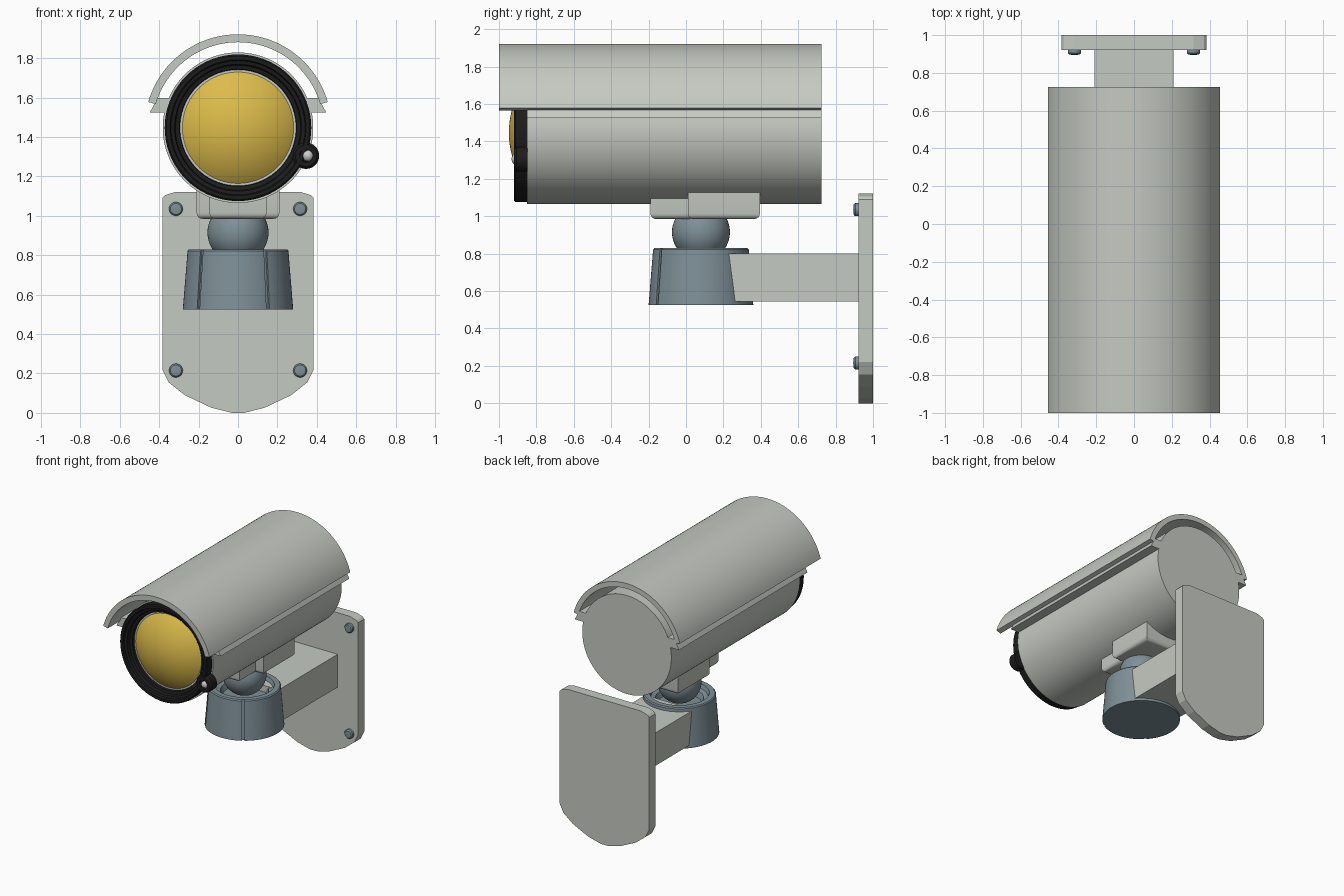
import bpy, bmesh, math
from mathutils import Matrix, Vector

if "Cube" in bpy.data.objects:
    bpy.data.objects.remove(bpy.data.objects["Cube"])


def material(name, rgb):
    m = bpy.data.materials.new(name)
    m.diffuse_color = (*rgb, 1)
    m.use_nodes = True
    m.node_tree.nodes["Principled BSDF"].inputs["Base Color"].default_value = m.diffuse_color
    return m


SHELL = material("pale_grey", (0.56, 0.59, 0.54))
BLACK = material("black", (0.012, 0.012, 0.012))
YELLOW = material("yellow", (0.72, 0.50, 0.07))
STEEL = material("blue_grey", (0.21, 0.28, 0.31))
SILVER = material("silver", (0.6, 0.6, 0.6))
AXIS_Z = 1.447   # height of the camera barrel axis
JOINT_Y = 0.08   # depth of the swivel joint


def finish(name, bm, mat, smooth=True):
    bmesh.ops.remove_doubles(bm, verts=bm.verts, dist=1e-5)
    bmesh.ops.recalc_face_normals(bm, faces=bm.faces)
    me = bpy.data.meshes.new(name)
    bm.to_mesh(me)
    bm.free()
    ob = bpy.data.objects.new(name, me)
    bpy.context.collection.objects.link(ob)
    me.materials.append(mat)
    if smooth:
        bpy.ops.object.select_all(action='DESELECT')
        ob.select_set(True)
        bpy.context.view_layer.objects.active = ob
        bpy.ops.object.shade_smooth_by_angle(angle=math.radians(30))
    return ob


def prism(name, outline, y0, y1, mat, smooth=True):
    """Extrude an x-z outline along y."""
    bm = bmesh.new()
    face = bm.faces.new([bm.verts.new((x, y0, z)) for x, z in outline])
    ext = bmesh.ops.extrude_face_region(bm, geom=[face], use_keep_orig=True)
    moved = [v for v in ext["geom"] if isinstance(v, bmesh.types.BMVert)]
    bmesh.ops.translate(bm, verts=moved, vec=(0, y1 - y0, 0))
    return finish(name, bm, mat, smooth)


def lathe(name, profile, origin, mat, forward=False, n=72):
    """Revolve (radius, height) about z, or about -y when forward is set."""
    bm = bmesh.new()
    rings = [[bm.verts.new((r * math.cos(math.tau * i / n), r * math.sin(math.tau * i / n), h))
              for i in range(n)] for r, h in profile]
    for a, b in zip(rings, rings[1:]):
        for i in range(n):
            j = (i + 1) % n
            bm.faces.new((a[i], a[j], b[j], b[i]))
    if forward:
        bm.transform(Matrix.Rotation(math.pi / 2, 4, 'X'))
    bm.transform(Matrix.Translation(origin))
    return finish(name, bm, mat)


def box(name, lo, hi, mat, round_bottom=0):
    bm = bmesh.new()
    lo, hi = Vector(lo), Vector(hi)
    bmesh.ops.create_cube(bm, size=1)
    bm.transform(Matrix.Translation((lo + hi) / 2) @ Matrix.Diagonal((*(hi - lo), 1)))
    if round_bottom:
        edges = [e for e in bm.edges if all(v.co.z < lo.z + 1e-4 for v in e.verts)]
        bmesh.ops.bevel(bm, geom=edges, offset=round_bottom, segments=4, profile=0.5, affect='EDGES')
    return finish(name, bm, mat)


def arc(r, a0, a1, n):
    angles = [math.radians(a0 + (a1 - a0) * i / n) for i in range(n + 1)]
    return [(r * math.cos(a), AXIS_Z + r * math.sin(a)) for a in angles]


# Barrel with the side rails that carry the sunshield
rail = [(0.41, 1.597), (0.447, 1.525)]
body = arc(0.382, 23.1, 156.9, 40)
body += [(-x, z) for x, z in rail]
body += arc(0.382, 168.2, 371.8, 60)
body += rail[::-1]
prism("barrel", body, -0.85, 0.725, SHELL)

# Curved sunshield
prism("sunshield", arc(0.474, 16, 164, 48) + arc(0.434, 164, 16, 48), -1.0, 0.725, SHELL)

# Stepped black bezel and recessed domed lens
front = (0, 0, AXIS_Z)
lathe("bezel", [(0.0, 0.82), (0.372, 0.845), (0.372, 0.912), (0.364, 0.92), (0.345, 0.92),
                (0.340, 0.903), (0.322, 0.898), (0.317, 0.875), (0.297, 0.870),
                (0.293, 0.84)], front, BLACK, True)
R = 0.46
dome = [(R * math.sin(t), 0.947 - R + R * math.cos(t))
        for t in [math.asin(0.296 / R) * i / 14 for i in range(14, -1, -1)]]
lathe("lens", dome, front, YELLOW, True)

# Bezel lug and its fastener
lug = (0.345, 0, 1.305)
lathe("bezel_lug", [(0, 0.847), (0.067, 0.847), (0.067, 0.905), (0.055, 0.92), (0.034, 0.92),
                    (0.03, 0.91), (0, 0.91)], lug, BLACK, True, 32)
lathe("lug_screw", [(0.028, 0.905), (0.028, 0.915), (0.022, 0.925), (0.012, 0.931), (0, 0.933)],
      (0.355, 0, 1.305), SILVER, True, 24)

# Saddle blocks under the barrel
box("saddle_front", (-0.145, -0.19, 0.985), (0.145, 0.05, 1.18), SHELL, 0.03)
box("saddle_rear", (-0.21, 0.01, 0.985), (0.21, 0.395, 1.18), SHELL, 0.03)

# Ball joint
ball = [(0.155 * math.sin(math.pi * i / 24), -0.155 * math.cos(math.pi * i / 24)) for i in range(25)]
lathe("ball_joint", ball, (0, JOINT_Y, 0.915), STEEL, n=48)

# Tapered cup with an open top
cup = lathe("joint_cup", [(0, 0.525), (0.28, 0.525), (0.256, 0.822), (0.249, 0.83), (0.21, 0.83),
                          (0.20, 0.80), (0.17, 0.79), (0.155, 0.75), (0, 0.75)],
            (0, JOINT_Y, 0), STEEL)

# Grip grooves cut into the cup's front
for i, deg in enumerate((-46, 33)):
    bm = bmesh.new()
    bmesh.ops.create_cube(bm, size=1)
    bm.transform(Matrix.Translation((0, JOINT_Y, 0.68))
                 @ Matrix.Rotation(math.radians(deg), 4, 'Z')
                 @ Matrix.Translation((0, -0.268, 0))
                 @ Matrix.Rotation(math.radians(-4.6), 4, 'X')
                 @ Matrix.Diagonal((0.018, 0.024, 0.5, 1)))
    cutter = finish(f"groove_cutter_{i}", bm, STEEL, False)
    cutter.hide_render = True
    cutter.hide_set(True)
    cut = cup.modifiers.new("groove", 'BOOLEAN')
    cut.operation = 'DIFFERENCE'
    cut.solver = 'EXACT'
    cut.object = cutter

# Arm from the cup to the wall
box("wall_arm", (-0.21, 0.2, 0.545), (0.21, 0.93, 0.80), SHELL)

# Wall plate with clipped top corners and a faceted pointed base
half = [(0.315, 1.122), (0.37, 1.105), (0.384, 1.09), (0.384, 0.22), (0.352, 0.155),
        (0.27, 0.09), (0.135, 0.026), (0.03, 0.0)]
prism("wall_plate", half + [(-x, z) for x, z in reversed(half)], 0.922, 1.0, SHELL, False)

# Wall bolts
for x in (-0.315, 0.315):
    for z in (0.215, 1.035):
        lathe("wall_bolt", [(0.035, -0.93), (0.035, -0.905), (0.028, -0.897), (0, -0.894)],
              (x, 0, z), STEEL, True, 24)
